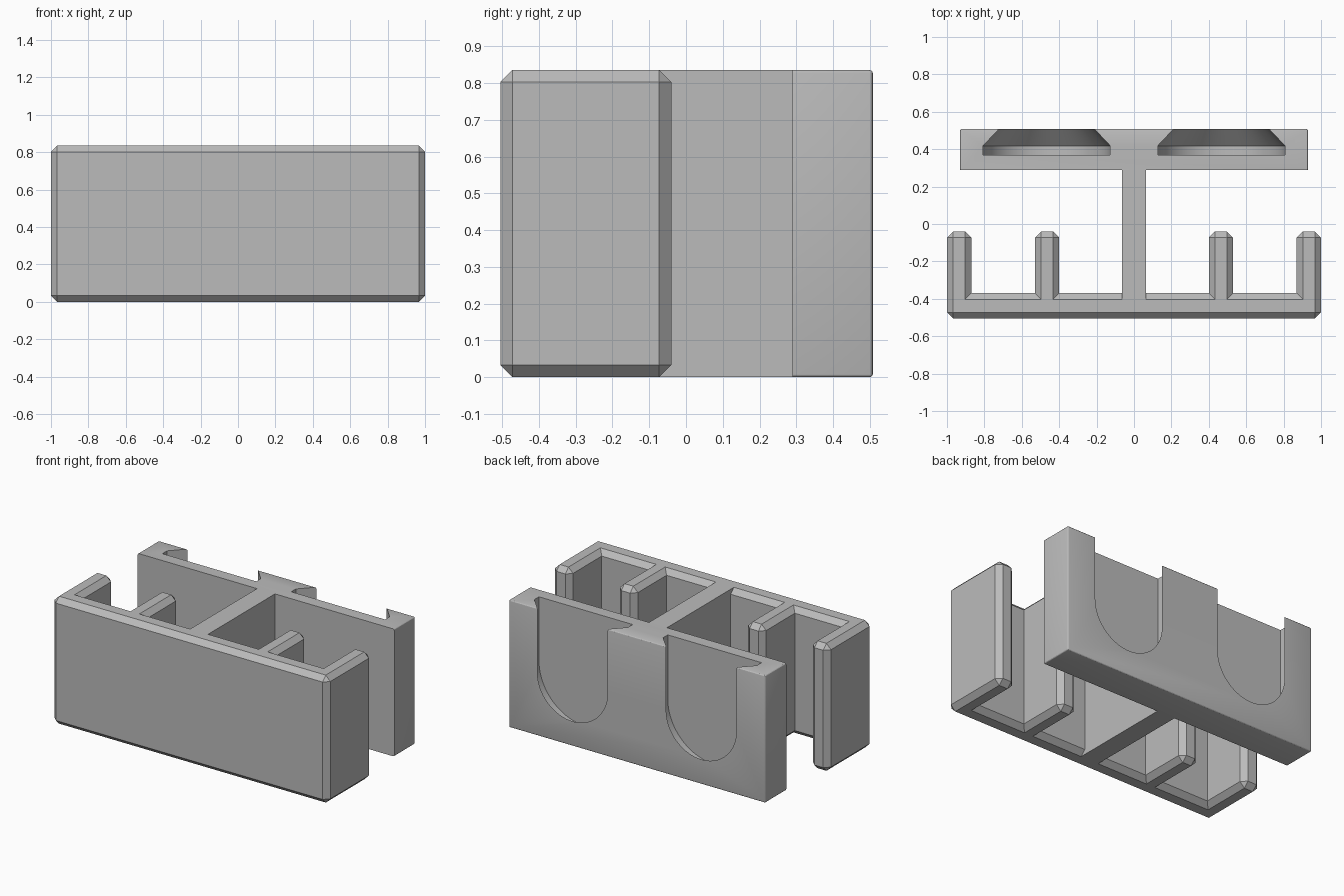
import bpy, bmesh, math

if "Cube" in bpy.data.objects:
    bpy.data.objects.remove(bpy.data.objects["Cube"])

H = 0.835          # overall height
CH = 0.033         # chamfer of the comb bracket

grey = bpy.data.materials.new("plain grey")
grey.diffuse_color = (0.5, 0.5, 0.5, 1)
grey.use_nodes = True
grey.node_tree.nodes["Principled BSDF"].inputs["Base Color"].default_value = grey.diffuse_color


def finish(name, bm):
    bmesh.ops.recalc_face_normals(bm, faces=bm.faces)
    me = bpy.data.meshes.new(name)
    bm.to_mesh(me)
    bm.free()
    me.materials.append(grey)
    ob = bpy.data.objects.new(name, me)
    bpy.context.collection.objects.link(ob)
    return ob


def box(bm, x0, x1, y0, y1, z0, z1):
    bmesh.ops.create_cube(bm, size=1)
    for v in bm.verts:
        v.co = ((x0 + x1) / 2 + v.co.x * (x1 - x0),
                (y0 + y1) / 2 + v.co.y * (y1 - y0),
                (z0 + z1) / 2 + v.co.z * (z1 - z0))


# Comb bracket: front wall with four prongs, all outer edges chamfered
Y0, YW, YP = -0.505, -0.37, -0.04
half = [(0.40, YW), (0.40, YP), (0.53, YP), (0.53, YW),
        (0.87, YW), (0.87, YP), (1.0, YP), (1.0, Y0)]
outline = half + [(-x, y) for x, y in reversed(half)]
bm = bmesh.new()
face = bm.faces.new([bm.verts.new((x, y, 0)) for x, y in outline])
ext = bmesh.ops.extrude_face_region(bm, geom=[face])["geom"]
bmesh.ops.translate(bm, vec=(0, 0, H),
                    verts=[g for g in ext if isinstance(g, bmesh.types.BMVert)])
bmesh.ops.recalc_face_normals(bm, faces=bm.faces)
edges = [e for e in bm.edges if e.is_convex]
bmesh.ops.bevel(bm, geom=edges, offset=CH, segments=1, affect='EDGES',
                offset_type='OFFSET')
finish("comb_bracket", bm)

# Web joining the bracket to the back plate
bm = bmesh.new()
box(bm, -0.065, 0.065, YW - CH, 0.29, 0, H)
finish("centre_web", bm)

# Back plate with slightly rounded edges away from the web
bm = bmesh.new()
box(bm, -0.93, 0.93, 0.29, 0.508, 0, H)
edges = [e for e in bm.edges if max(v.co.y for v in e.verts) > 0.4]
edges = [e for e in edges if min(v.co.y for v in e.verts) > 0.4 or abs(e.verts[0].co.x) > 0.9]
bmesh.ops.bevel(bm, geom=edges, offset=0.009, segments=3, profile=0.5, affect='EDGES')
plate = finish("back_plate", bm)

# Undercut U-shaped slots, open at the top
N = 48
for side in (-1, 1):
    bm = bmesh.new()
    rings = []
    for y, r in ((0.37, 0.34), (0.418, 0.34), (0.508, 0.255), (0.56, 0.255)):
        pts = [(-r, 1.0)]
        pts += [(r * math.cos(a), H / 2 + r * math.sin(a))
                for a in (math.pi * (1 + i / N) for i in range(N + 1))]
        pts.append((r, 1.0))
        rings.append([bm.verts.new((side * 0.467 + x, y, z)) for x, z in pts])
    for a, b in zip(rings, rings[1:]):
        for i in range(len(a)):
            j = (i + 1) % len(a)
            bm.faces.new((a[i], a[j], b[j], b[i]))
    bm.faces.new(rings[0])
    bm.faces.new(rings[-1])
    cutter = finish("slot_cutter", bm)
    cutter.hide_render = True
    cutter.hide_set(True)
    mod = plate.modifiers.new("slot", 'BOOLEAN')
    mod.operation = 'DIFFERENCE'
    mod.solver = 'EXACT'
    mod.object = cutter

# Smooth the curved slot walls while keeping edges sharp
bpy.context.view_layer.objects.active = plate
plate.select_set(True)
for m in list(plate.modifiers):
    bpy.ops.object.modifier_apply(modifier=m.name)
bpy.ops.object.shade_smooth_by_angle(angle=math.radians(25))
